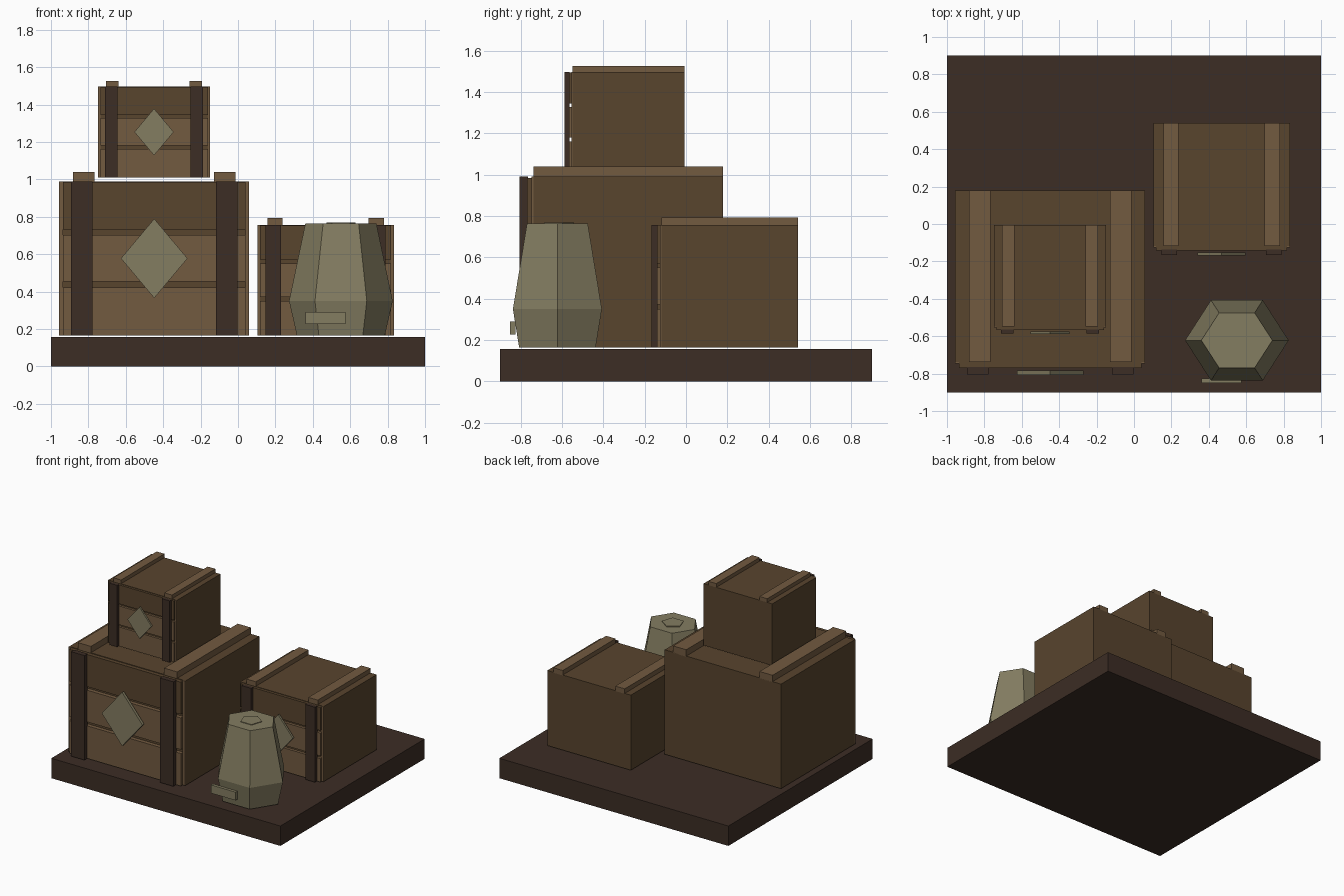
import bpy, bmesh, math
from mathutils import Vector

if "Cube" in bpy.data.objects:
    bpy.data.objects.remove(bpy.data.objects["Cube"])


def mat(name, rgb):
    m = bpy.data.materials.new(name)
    m.diffuse_color = (*rgb, 1)
    m.use_nodes = True
    m.node_tree.nodes["Principled BSDF"].inputs["Base Color"].default_value = m.diffuse_color
    return m


DARK = mat("dark_wood", (0.045, 0.026, 0.018))
BROWN = mat("brown_wood", (0.098, 0.058, 0.027))
LIGHT = mat("light_wood", (0.168, 0.103, 0.051))
CLOTH = mat("drab_cloth", (0.230, 0.205, 0.120))


def finish(bm, name, material):
    bmesh.ops.recalc_face_normals(bm, faces=bm.faces)
    me = bpy.data.meshes.new(name)
    bm.to_mesh(me)
    bm.free()
    me.materials.append(material)
    ob = bpy.data.objects.new(name, me)
    bpy.context.collection.objects.link(ob)
    return ob


def box(name, lo, hi, material):
    bm = bmesh.new()
    bmesh.ops.create_cube(bm, size=1)
    for v in bm.verts:
        v.co = Vector([a + (b - a) * (c + 0.5) for a, b, c in zip(lo, hi, v.co)])
    return finish(bm, name, material)


def loft(name, rings, material):
    """Closed solid through rings of points."""
    bm = bmesh.new()
    rows = [[bm.verts.new(p) for p in ring] for ring in rings]
    n = len(rows[0])
    for a, b in zip(rows, rows[1:]):
        for i in range(n):
            j = (i + 1) % n
            bm.faces.new((a[i], a[j], b[j], b[i]))
    bm.faces.new(rows[0][::-1])
    bm.faces.new(rows[-1])
    return finish(bm, name, material)


def crate(label, x, y, z, s):
    """Crate centred on x, y with its bottom at z, scaled by s."""
    def part(name, lo, hi, material):
        o = Vector((x, y, z))
        box(f"{label}_{name}", o + s * Vector(lo), o + s * Vector(hi), material)

    part("body", (-0.508, -0.459, 0), (0.508, 0.459, 0.825), BROWN)
    # front planks, the top one darker
    for i, (z0, z1) in enumerate(((0, 0.257), (0.288, 0.538), (0.566, 0.82))):
        part(f"plank_{i}", (-0.487, -0.49, z0), (0.487, -0.455, z1), BROWN if i == 2 else LIGHT)
    for side, k in (("left", -1), ("right", 1)):
        # thin corner trim, front post and lid batten
        xs = sorted((k * 0.487, k * 0.508))
        part(f"{side}_trim", (xs[0], -0.468, 0), (xs[1], -0.455, 0.825), LIGHT)
        c = k * 0.388
        part(f"{side}_post", (c - 0.058, -0.525, 0), (c + 0.058, -0.485, 0.825), DARK)
        c = k * 0.377
        part(f"{side}_batten", (c - 0.057, -0.459, 0.82), (c + 0.057, 0.459, 0.875), LIGHT)
    # diamond plate
    rings = [[(x + s * px, y + s * py, z + s * (0.4125 + pz))
              for px, pz in ((0.178, 0), (0, 0.212), (-0.178, 0), (0, -0.212))]
             for py in (-0.527, -0.505)]
    loft(f"{label}_diamond_plate", rings, CLOTH)


# plinth
box("plinth", (-1, -0.9, 0), (1, 0.9, 0.157), DARK)

# crates
crate("large_crate", -0.448, -0.279, 0.165, 1.0)
crate("medium_crate", 0.468, 0.211, 0.165, 0.718)
crate("small_crate", -0.449, -0.277, 1.01, 0.59)


# six-sided sack
def ring(n, rx, ry, z, start=0):
    return [(0.55 + rx * math.cos(start + math.tau * i / n),
             -0.622 + ry * math.sin(start + math.tau * i / n), z) for i in range(n)]


k = math.sin(math.pi / 3)
loft("sack", [ring(6, 0.235, 0.185 / k, 0.165),
              ring(6, 0.277, 0.215 / k, 0.35),
              ring(6, 0.19, 0.147 / k, 0.764)], CLOTH)
# tied top and front tag
loft("sack_knot", [ring(5, 0.082, 0.08, z, math.pi / 2) for z in (0.74, 0.769)], CLOTH)
box("sack_tag", (0.36, -0.85, 0.226), (0.574, -0.825, 0.291), CLOTH)
